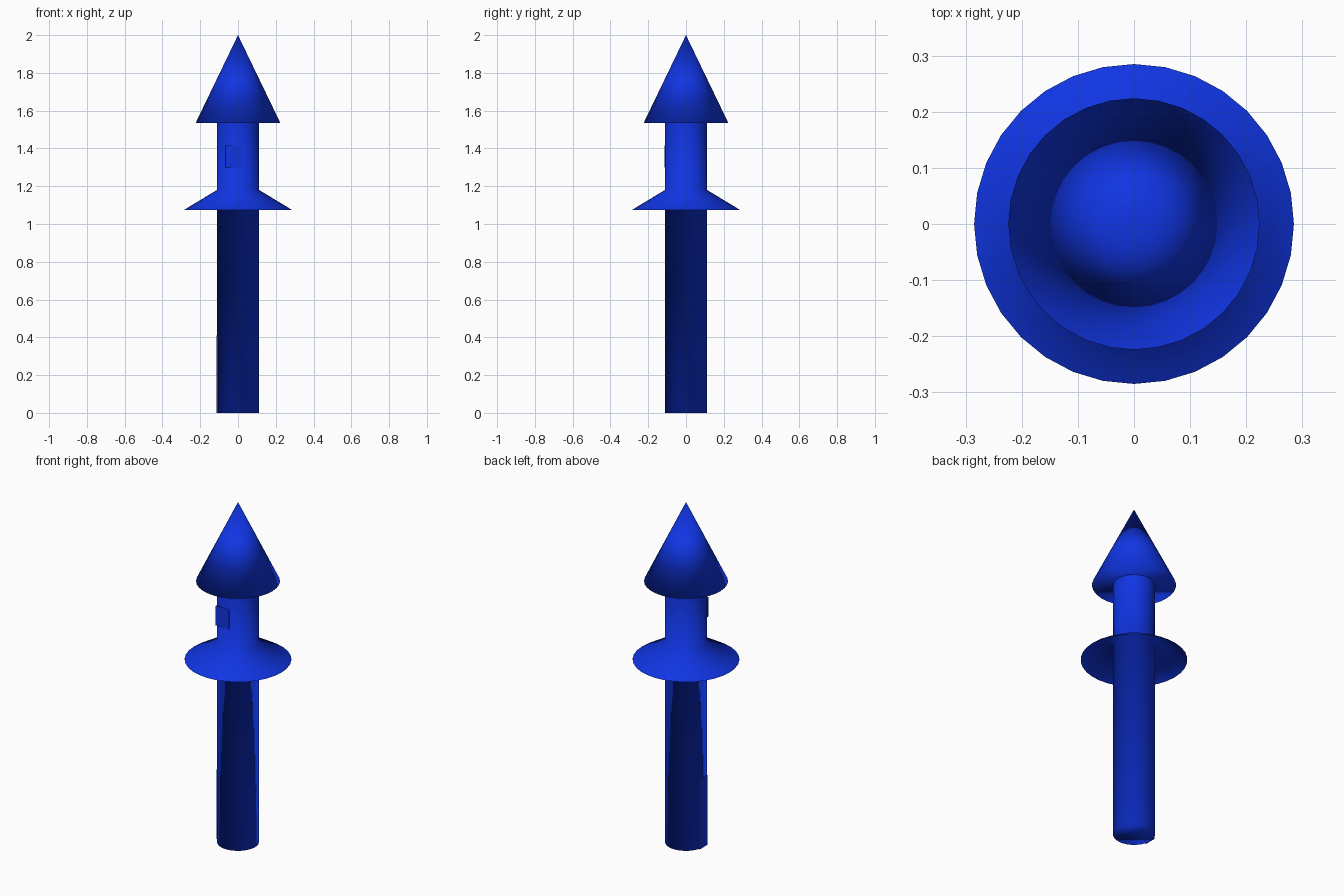
import bpy, bmesh, math

cube = bpy.data.objects.get("Cube")
if cube:
    bpy.data.objects.remove(cube, do_unlink=True)

SIDES = 32
R = 0.112          # tower radius

blue = bpy.data.materials.new("deep blue")
blue.use_nodes = True
colour = (0.005, 0.035, 0.76, 1)
blue.diffuse_color = colour
blue.node_tree.nodes["Principled BSDF"].inputs["Base Color"].default_value = colour


def finish(name, bm, smooth):
    bmesh.ops.recalc_face_normals(bm, faces=bm.faces)
    for f in bm.faces:
        f.smooth = smooth
    mesh = bpy.data.meshes.new(name)
    bm.to_mesh(mesh)
    bm.free()
    mesh.materials.append(blue)
    obj = bpy.data.objects.new(name, mesh)
    bpy.context.collection.objects.link(obj)
    return obj


def lathe(name, profile, cap=False):
    """Spin (radius, height) points around z; a zero radius becomes a tip."""
    bm = bmesh.new()
    rings = []
    for r, z in profile:
        if r == 0:
            rings.append([bm.verts.new((0, 0, z))] * SIDES)
        else:
            rings.append([bm.verts.new((r * math.cos(a), r * math.sin(a), z))
                          for a in (math.tau * i / SIDES for i in range(SIDES))])
    for low, high in zip(rings, rings[1:]):
        for i in range(SIDES):
            j = (i + 1) % SIDES
            corners = [low[i], low[j], high[j], high[i]]
            bm.faces.new(list(dict.fromkeys(corners)))
    if cap:
        bm.faces.new(rings[0][::-1])
    return finish(name, bm, True)


def box(name, lo, hi):
    bm = bmesh.new()
    bmesh.ops.create_cube(bm, size=1)
    for v in bm.verts:
        v.co = [h if c > 0 else l for c, l, h in zip(v.co, lo, hi)]
    return finish(name, bm, False)


# Lower shaft, flowing into the hollow underside of the skirt roof
lathe("lower_shaft", [(R, 0), (R, 1.172), (0.284, 1.073)], cap=True)

# Flared skirt roof and the upper neck
lathe("skirt_roof_and_neck", [(0.285, 1.075), (R, 1.18), (R, 1.535)])

# Pointed top roof, softly shaded over its base
lathe("pointed_roof", [(0.224, 1.535), (0, 2.0)], cap=True)

# Thin window and door plates
box("window", (-0.065, -0.114, 1.3), (0.022, -0.105, 1.415))
box("door", (-0.114, -0.035, 0), (-0.106, 0.035, 0.41))
